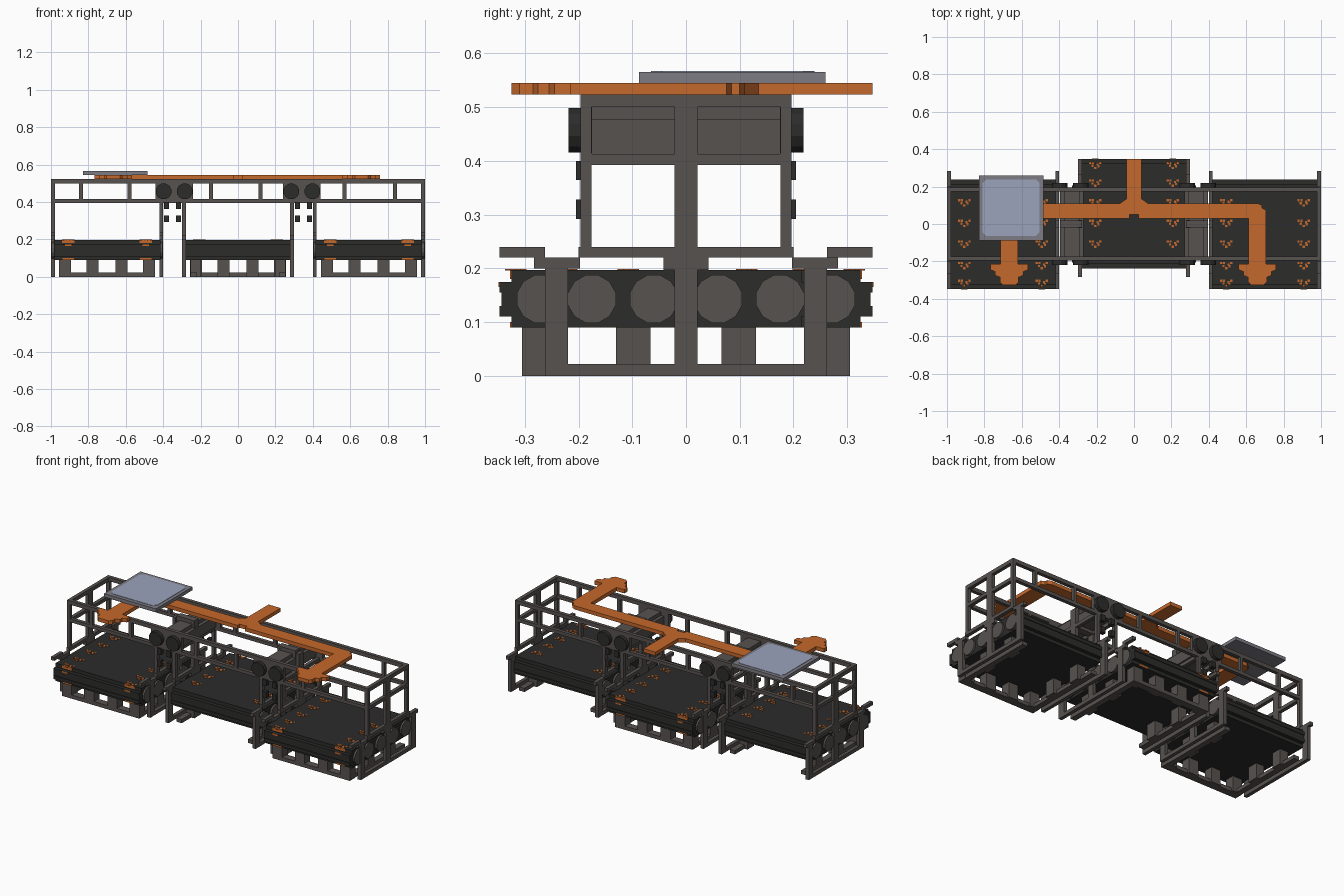
import bpy, bmesh, math
from mathutils import Matrix, Vector

cube = bpy.data.objects.get("Cube")
if cube:
    bpy.data.objects.remove(cube, do_unlink=True)


def material(name, r, g, b):
    m = bpy.data.materials.new(name)
    m.use_nodes = True
    m.diffuse_color = (r, g, b, 1)
    bsdf = next(n for n in m.node_tree.nodes if n.type == 'BSDF_PRINCIPLED')
    bsdf.inputs["Base Color"].default_value = (r, g, b, 1)
    return m


STEEL = material("warm grey steel", 0.095, 0.085, 0.08)
RUBBER = material("black rubber", 0.025, 0.025, 0.024)
ORANGE = material("orange paint", 0.56, 0.14, 0.025)
RIM = material("panel rim grey", 0.2, 0.2, 0.23)
GLASS = material("pale blue panel", 0.33, 0.37, 0.5)


def finish(name, bm, mat):
    bmesh.ops.recalc_face_normals(bm, faces=bm.faces)
    me = bpy.data.meshes.new(name)
    bm.to_mesh(me)
    bm.free()
    me.materials.append(mat)
    ob = bpy.data.objects.new(name, me)
    bpy.context.collection.objects.link(ob)
    return ob


def add_box(bm, x0, x1, y0, y1, z0, z1):
    mid = Vector((x0 + x1, y0 + y1, z0 + z1)) / 2
    m = Matrix.Translation(mid) @ Matrix.Diagonal((abs(x1 - x0), abs(y1 - y0), abs(z1 - z0), 1))
    bmesh.ops.create_cube(bm, size=1, matrix=m)


def boxes(name, mat, items):
    bm = bmesh.new()
    for b in items:
        add_box(bm, *b)
    return finish(name, bm, mat)


def add_prism(bm, pts, offset):
    f = bm.faces.new([bm.verts.new(p) for p in pts])
    ext = bmesh.ops.extrude_face_region(bm, geom=[f])
    vs = [v for v in ext["geom"] if isinstance(v, bmesh.types.BMVert)]
    bmesh.ops.translate(bm, vec=offset, verts=vs)


def prism(name, mat, pts, offset):
    bm = bmesh.new()
    add_prism(bm, pts, offset)
    return finish(name, bm, mat)


def add_disc(bm, centre, radius, depth, axis):
    rot = Matrix.Rotation(math.pi / 2, 4, 'Y' if axis == 'X' else 'X')
    m = Matrix.Translation(centre) @ rot @ Matrix.Rotation(math.pi / 12, 4, 'Z')
    bmesh.ops.create_cone(bm, cap_ends=True, segments=12, radius1=radius,
                          radius2=radius, depth=depth, matrix=m)


# Belt, rollers, pallet legs and rails of one conveyor; d is its open end
def conveyor(label, cx, d):
    ends = [(-0.24, 0.02), (0.347, -0.02)]
    half = 0.285
    belt = [(cx - half, cx + half, -0.215 * d, 0.325 * d, 0.09, 0.197),
            (cx - half, cx + half, -0.237 * d, 0.347 * d, 0.11, 0.13),
            (cx - half, cx + half, -0.233 * d, 0.343 * d, 0.13, 0.155),
            (cx - half, cx + half, -0.237 * d, 0.347 * d, 0.155, 0.175)]
    boxes(label + "_belt", RUBBER, belt)

    bm = bmesh.new()
    for s in (-1, 1):
        for y in (-0.175, -0.06, 0.06, 0.175, 0.27):
            add_disc(bm, (cx + s * 0.287, y * d, 0.143), 0.046, 0.018, 'X')
    finish(label + "_roller_caps", bm, STEEL)

    # pallet-like base
    base = []
    for x in (-0.225, -0.077, 0.077, 0.225):
        base.append((cx + x - 0.032, cx + x + 0.032, 0.25 * d, 0.305 * d, 0, 0.095))
    base.append((cx - 0.25, cx + 0.25, 0.262 * d, 0.305 * d, 0, 0.022))
    for s in (-1, 1):
        for y in (-0.098, 0.098):
            base.append((cx + s * 0.2, cx + s * 0.255, y - 0.032, y + 0.032, 0, 0.095))
        base.append((cx + s * 0.22, cx + s * 0.255, -0.22 * d, 0.305 * d, 0, 0.022))
    boxes(label + "_base", STEEL, base)

    # end frames with posts, feet and stepped guard rail
    frame = []
    for s in (-1, 1):
        a, b = cx + s * 0.279, cx + s * 0.3
        frame += [(a, b, -0.021, 0.021, 0, 0.51),
                  (a, b, 0.22 * d, 0.262 * d, 0, 0.22),
                  (a, b, -0.22 * d, -0.262 * d, 0, 0.22),
                  (a, b, -0.262 * d, 0.262 * d, 0, 0.022),
                  (a, b, -0.283 * d, -0.197 * d, 0.2, 0.22),
                  (a, b, 0.197 * d, 0.283 * d, 0.2, 0.22),
                  (a, b, 0.262 * d, 0.347 * d, 0.22, 0.24),
                  (a, b, -0.2, 0.2, 0.22, 0.24),
                  (a, b, -0.042, 0.042, 0.197, 0.22),
                  (a, b, -0.196, 0.196, 0.392, 0.413)]
        for y in (-0.186, 0.186):
            frame.append((a, b, y - 0.01, y + 0.01, 0.22, 0.51))
    boxes(label + "_end_frames", STEEL, frame)

    # broken chevrons on the belt and over its open end
    marks = []
    chevron = [(-0.027, 0.012), (-0.012, 0.012), (0.027, 0.012), (0.012, 0.004),
               (-0.015, -0.004), (0.017, -0.006), (0, -0.016)]
    rows = (0.115, 0.005, -0.105, -0.22, -0.315) if d < 0 else (0.315, 0.22, 0.115, 0.005, -0.105)
    r = 0.006
    for x in (-0.207, 0.207):
        for y in rows:
            for u, v in chevron:
                marks.append((cx + x + u - r, cx + x + u + r, y + v - r, y + v + r, 0.196, 0.199))
        for w, z0, z1, y in ((0.033, 0.18, 0.197, 0.325), (0.018, 0.165, 0.175, 0.347),
                             (0.03, 0.09, 0.1, 0.325)):
            marks.append((cx + x - w, cx + x + w, (y - 0.001) * d, (y + 0.002) * d, z0, z1))
    boxes(label + "_chevrons", ORANGE, marks)


conveyor("right_conveyor", -0.7, -1)
conveyor("centre_conveyor", 0, 1)
conveyor("left_conveyor", 0.7, -1)

# Overhead truss
truss = []
for y0, y1 in ((-0.196, -0.175), (0.175, 0.196)):
    truss += [(-1, 1, y0, y1, 0.5, 0.523), (-1, 1, y0, y1, 0.395, 0.415)]
    for x in (-0.84, -0.58, -0.145, 0.12, 0.57, 0.84):
        truss.append((x - 0.01, x + 0.01, y0, y1, 0.41, 0.505))
    for s in (-1, 1):
        truss.append((s * 0.24, s * 0.44, y0, y1, 0.41, 0.505))
for s in (-1, 1):
    truss.append((s * 0.979, s, -0.19, 0.19, 0.5, 0.523))
    truss.append((s * 0.278, s * 0.395, -0.02, 0.02, 0.395, 0.523))
boxes("overhead_truss", STEEL, truss)

# Cross housings over the gaps
housing = []
for s in (-1, 1):
    housing += [(s * 0.27, s * 0.395, -0.176, 0.176, 0.413, 0.478),
                (s * 0.29, s * 0.375, -0.176, 0.176, 0.478, 0.5)]
boxes("cross_housings", STEEL, housing)

# Signal lamps and small sensors on both faces
bm = bmesh.new()
for sx in (-1, 1):
    for sy in (-1, 1):
        for x in (0.285, 0.398):
            add_disc(bm, (sx * x, sy * 0.207, 0.457), 0.043, 0.024, 'Y')
        for x in (0.318, 0.382):
            for z in (0.31, 0.382):
                add_box(bm, sx * (x - 0.014), sx * (x + 0.014), sy * 0.18, sy * 0.205,
                        z - 0.018, z + 0.018)
finish("signal_lamps", bm, RUBBER)

# Overhead direction sign
Z0, Z1 = 0.523, 0.545


def arrow(name, cx, top):
    side = [(0.047, top), (0.047, -0.215), (0.1, -0.215), (0.1, -0.245), (0.075, -0.255),
            (0.075, -0.275), (0.05, -0.285), (0.05, -0.31), (0.035, -0.325)]
    pts = [(cx + x, y, Z0) for x, y in side] + [(cx - x, y, Z0) for x, y in reversed(side)]
    prism(name, ORANGE, pts, (0, 0, Z1 - Z0))


arrow("right_arrow", -0.667, 0.03)
arrow("left_arrow", 0.66, 0.03)
bar = [(-0.714, 0.03), (-0.025, 0.03), (-0.025, 0.05), (0.025, 0.05), (0.025, 0.03),
       (0.707, 0.03), (0.707, 0.075), (0.685, 0.085), (0.685, 0.1), (0.66, 0.11),
       (0.075, 0.11), (0.04, 0.135), (0.04, 0.347), (-0.04, 0.347), (-0.04, 0.135),
       (-0.075, 0.11), (-0.69, 0.11), (-0.714, 0.09)]
prism("direction_bar", ORANGE, [(x, y, Z0) for x, y in bar], (0, 0, Z1 - Z0))

# Display panel with a chamfered pale face
boxes("display_rim", RIM, [(-0.83, -0.485, -0.087, 0.26, 0.545, 0.565)])
px, py, h, c = -0.657, 0.087, 0.152, 0.02
q = [(h, h - c), (h - c, h), (c - h, h), (-h, h - c), (-h, c - h), (c - h, -h), (h - c, -h), (h, c - h)]
prism("display_face", GLASS, [(px + x, py + y, 0.564) for x, y in q], (0, 0, 0.003))
